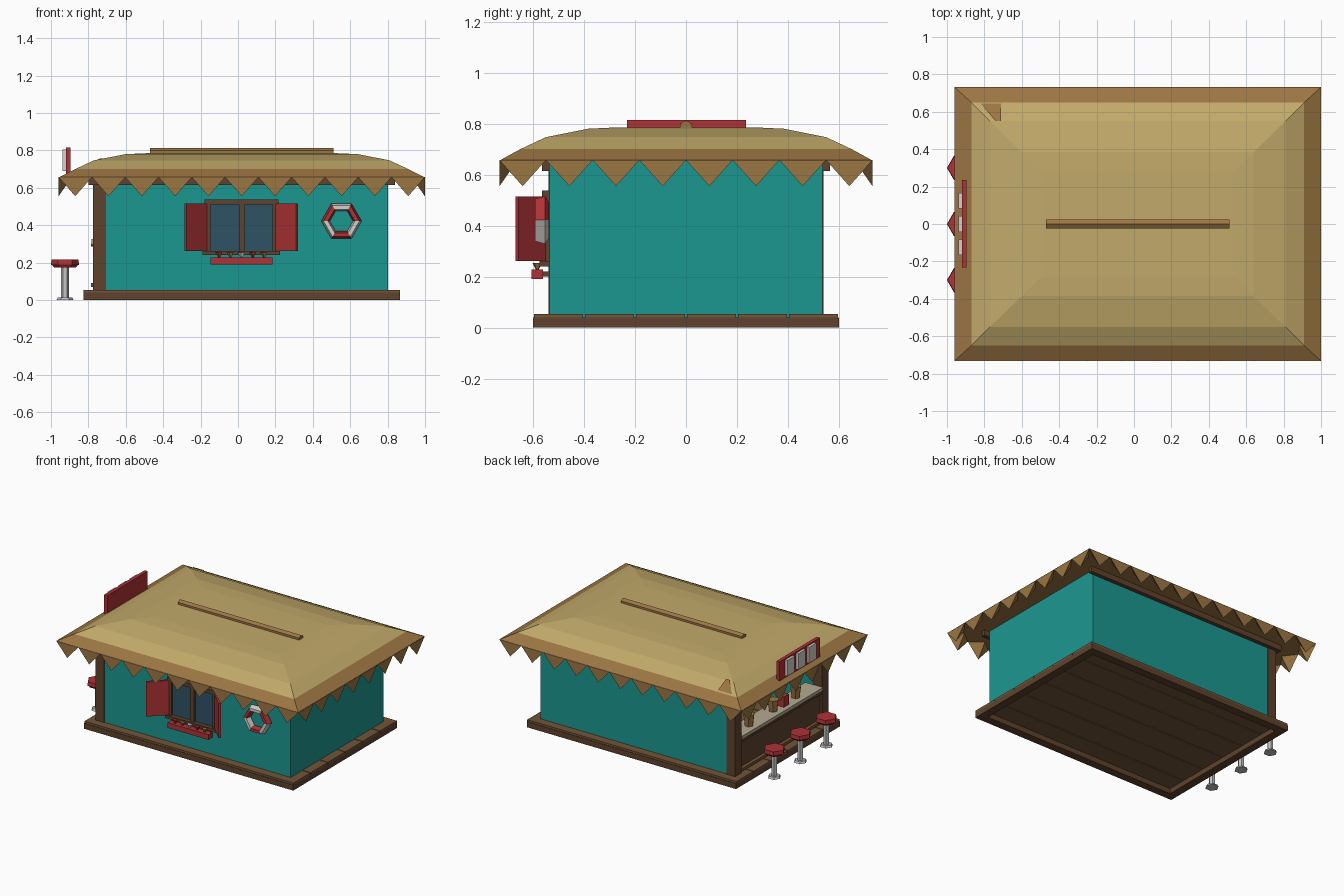
import bpy, bmesh, math
from mathutils import Vector, Matrix

if "Cube" in bpy.data.objects:
    bpy.data.objects.remove(bpy.data.objects["Cube"])


def material(name, r, g, b):
    m = bpy.data.materials.new(name)
    m.use_nodes = True
    m.diffuse_color = (r, g, b, 1)
    m.node_tree.nodes["Principled BSDF"].inputs["Base Color"].default_value = (r, g, b, 1)
    return m


teal = material("teal paint", .012, .31, .28)
red = material("red paint", .43, .032, .037)
thatch = material("straw thatch", .54, .40, .145)
straw = material("dark straw", .33, .18, .056)
wood = material("dark wood", .112, .055, .026)
plank = material("deck wood", .17, .09, .04)
glass = material("blue glass", .028, .085, .13)
white = material("white paint", .66, .64, .60)
stone = material("pale counter", .46, .40, .28)
metal = material("grey metal", .55, .55, .55)


def finish(name, bm, *mats):
    bmesh.ops.recalc_face_normals(bm, faces=bm.faces)
    me = bpy.data.meshes.new(name)
    bm.to_mesh(me)
    bm.free()
    for m in mats:
        me.materials.append(m)
    ob = bpy.data.objects.new(name, me)
    bpy.context.collection.objects.link(ob)
    return ob


def box(name, x, y, z, mat, turn=0):
    """Box from (low, high) ranges, optionally turned about z."""
    lo, hi = Vector((x[0], y[0], z[0])), Vector((x[1], y[1], z[1]))
    bm = bmesh.new()
    bmesh.ops.create_cube(bm, size=1)
    bmesh.ops.scale(bm, vec=hi - lo, verts=bm.verts)
    ob = finish(name, bm, mat)
    ob.location = (lo + hi) / 2
    ob.rotation_euler.z = turn
    return ob


def prism(name, center, r_low, r_top, height, mat, sides=6):
    bm = bmesh.new()
    bmesh.ops.create_cone(bm, cap_ends=True, segments=sides, radius1=r_low,
                          radius2=r_top, depth=height)
    # point a corner along x
    bmesh.ops.rotate(bm, verts=bm.verts, matrix=Matrix.Rotation(math.pi / 2, 3, 'Z'))
    ob = finish(name, bm, mat)
    ob.location = center
    return ob


# Base frame, open underneath, carrying the deck planks
for s in (-1, 1):
    box("base_long_beam", (-.825, .867), sorted((s * .54, s * .6)), (0, .04), wood)
    box("base_short_beam", sorted((.021 + s * .786, .021 + s * .846)), (-.54, .54), (0, .04), wood)
for i in range(6):
    y = -.6 + i * .2
    box("deck_plank", (-.825, .867), (y + .003, y + .197), (.038, .054), plank)

# Walls, with the bar side open
box("front_wall", (-.705, .776), (-.535, -.51), (.04, .655), teal)
box("back_wall", (-.705, .776), (.51, .535), (.04, .655), teal)
box("side_wall", (.775, .801), (-.535, .535), (.04, .655), teal)
for s in (-1, 1):
    box("corner_post", (-.775, -.705), sorted((s * .465, s * .54)), (.04, .655), wood)
    box("long_beam", (-.8, .84), sorted((s * .536, s * .565)), (.615, .655), wood)
box("bar_beam", (-.8, -.73), (-.565, .565), (.615, .655), wood)

# Bar
box("bar_front", (-.76, -.73), (-.465, .465), (.054, .3), wood)
box("bar_rail", (-.785, -.755), (-.465, .465), (.07, .09), plank)
box("counter", (-.783, -.64), (-.465, .465), (.3, .325), stone)
box("counter_support", (-.785, -.755), (-.465, .465), (.285, .302), wood)
for y in (-.24, .02, .3):
    prism("cup", (-.72, y, .367), .03, .04, .084, straw)
box("napkin_box", (-.75, -.69), (-.12, -.06), (.325, .4), red)

# Stools
for y in (-.3, 0, .3):
    prism("stool_seat", (-.925, y, .202), .075, .072, .028, red)
    prism("stool_cushion_base", (-.925, y, .181), .058, .07, .016, red)
    prism("stool_pole", (-.925, y, .09), .021, .021, .17, metal)
    prism("stool_foot", (-.925, y, .007), .046, .038, .014, metal)

# Thatched roof: stacked rectangular rings, (half width, half depth, height)
cx = .02
rings = [(.98, .732, .655), (.89, .65, .70), (.79, .55, .747),
         (.62, .385, .78), (.51, .28, .785)]
bm = bmesh.new()
loops = [[bm.verts.new((cx + sx * w, sy * d, z))
          for sx, sy in ((-1, -1), (1, -1), (1, 1), (-1, 1))] for w, d, z in rings]
for n, (a, b) in enumerate(zip(loops, loops[1:])):
    for k in range(4):
        f = bm.faces.new((a[k], a[(k + 1) % 4], b[(k + 1) % 4], b[k]))
        f.material_index = 1 if n == 0 else 0
bm.faces.new(loops[-1])
bm.faces.new(loops[0]).material_index = 1
finish("thatched_roof", bm, thatch, straw)

# Loose tuft on the roof corner
bm = bmesh.new()
bm.faces.new([bm.verts.new(p) for p in ((-.82, .645, .71), (-.71, .645, .71),
                                        (-.71, .55, .756), (-.74, .55, .756))])
finish("loose_straw", bm, straw)

# Ridge pole
ridge = prism("ridge_pole", (.02, 0, .786), .027, .027, .98, straw)
ridge.rotation_euler = (0, math.pi / 2, 0)


def fringe(name, middle, along, inward, pitch, count):
    """Row of hanging wedge-shaped straw teeth."""
    bm = bmesh.new()
    along, inward, middle = Vector(along), Vector(inward), Vector(middle)
    for i in range(count):
        c = middle + along * pitch * (i - (count - 1) / 2)
        a, b, d, tip = [bm.verts.new(p) for p in (
            c - along * pitch / 2, c + along * pitch / 2,
            c + inward * .07, c - Vector((0, 0, .102)))]
        for f in ((a, b, d), (a, b, tip), (b, d, tip), (d, a, tip)):
            bm.faces.new(f)
    finish(name, bm, straw)


for s, side in ((-1, "front"), (1, "back")):
    fringe(side + "_fringe", (cx, s * .731, .657), (1, 0, 0), (0, -s, 0), .178, 11)
for s, side in ((-1, "bar"), (1, "end")):
    fringe(side + "_fringe", (cx + s * .979, 0, .657), (0, 1, 0), (-s, 0, 0), .183, 8)

# Sign board with plain raised panels
box("sign_board", (-.92, -.895), (-.232, .235), (.67, .815), red)
for y in (-.125, 0, .125):
    box("sign_panel", (-.938, -.92), (y - .042, y + .042), (.69, .806), white)

# Window
box("window_glass", (-.16, .195), (-.543, -.535), (.255, .52), glass)
for x in (-.178, .005, .185):
    box("window_upright", (x, x + .03), (-.56, -.53), (.25, .525), wood)
box("window_head", (-.18, .217), (-.565, -.53), (.51, .537), wood)
box("window_sill", (-.19, .225), (-.575, -.53), (.24, .262), wood)
for x, turn in ((-.22, math.pi / 4), (.255, -math.pi / 4)):
    box("shutter", (x - .085, x + .085), (-.611, -.595), (.262, .515), red, turn)

# Planter with flowers
box("planter", (-.147, .185), (-.605, -.56), (.19, .228), red)
box("planter_bracket", (-.12, .16), (-.562, -.535), (.2, .22), wood)
for i in range(5):
    x = -.1 + i * .06
    prism("flower", (x, -.583, .241), .006, .02, .026, (red, straw, white)[i % 3], 5)

# Lifebuoy: six bevelled segments in alternating colours
bm = bmesh.new()
section = [(.108, -.553), (.096, -.592), (.072, -.592), (.062, -.553), (.08, -.537)]
hoops = []
for k in range(6):
    a = k * math.pi / 3
    hoops.append([bm.verts.new((.553 + r * math.cos(a), y, .422 + r * math.sin(a)))
                  for r, y in section])
for k in range(6):
    p, q = hoops[k], hoops[(k + 1) % 6]
    for j in range(len(section)):
        n = (j + 1) % len(section)
        bm.faces.new((p[j], p[n], q[n], q[j])).material_index = k % 2
finish("lifebuoy", bm, red, white)
